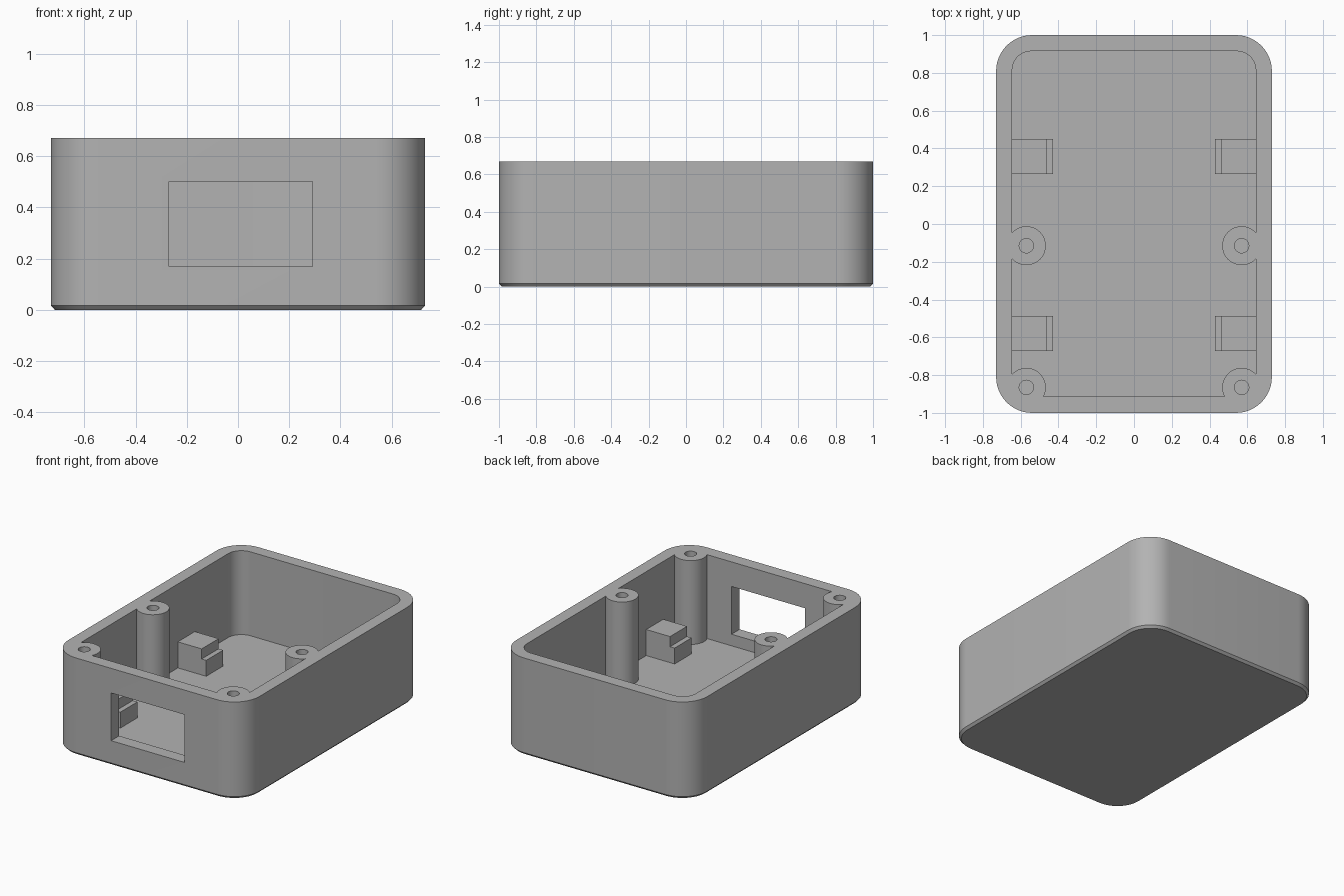
import bpy, bmesh
from math import cos, sin, pi, radians

default = bpy.data.objects.get("Cube")
if default:
    bpy.data.objects.remove(default, do_unlink=True)

HEIGHT, FLOOR, OVER = 0.67, 0.09, 0.8
INNER_X = 0.645

grey = bpy.data.materials.new("plain_grey")
grey.use_nodes = True
grey.diffuse_color = (0.45, 0.45, 0.45, 1)
grey.node_tree.nodes["Principled BSDF"].inputs["Base Color"].default_value = (0.45, 0.45, 0.45, 1)


def outline(x0, x1, y0, y1, r, steps=12):
    """Rectangle with rounded corners, counter-clockwise."""
    if r == 0:
        return [(x1, y1), (x0, y1), (x0, y0), (x1, y0)]
    centres = [(x1 - r, y1 - r), (x0 + r, y1 - r), (x0 + r, y0 + r), (x1 - r, y0 + r)]
    return [(cx + r * cos((q + i / steps) * pi / 2), cy + r * sin((q + i / steps) * pi / 2))
            for q, (cx, cy) in enumerate(centres) for i in range(steps + 1)]


def circle(cx, cy, r, n=48):
    return [(cx + r * cos(2 * pi * i / n), cy + r * sin(2 * pi * i / n)) for i in range(n)]


def loft(name, *levels):
    """Closed solid through a stack of (outline, z) levels."""
    bm = bmesh.new()
    rings = [[bm.verts.new((x, y, z)) for x, y in pts] for pts, z in levels]
    n = len(rings[0])
    bm.faces.new(rings[0][::-1])
    bm.faces.new(rings[-1])
    for low, high in zip(rings, rings[1:]):
        for i in range(n):
            j = (i + 1) % n
            bm.faces.new((low[i], low[j], high[j], high[i]))
    mesh = bpy.data.meshes.new(name)
    bm.to_mesh(mesh)
    bm.free()
    mesh.materials.append(grey)
    obj = bpy.data.objects.new(name, mesh)
    bpy.context.collection.objects.link(obj)
    return obj


def cut(target, tool):
    """Subtract the tool and discard it."""
    tool.hide_render = True
    mod = target.modifiers.new("cut", 'BOOLEAN')
    mod.operation, mod.solver, mod.object = 'DIFFERENCE', 'EXACT', tool
    bpy.context.view_layer.objects.active = target
    bpy.ops.object.modifier_apply(modifier=mod.name)
    bpy.data.objects.remove(tool, do_unlink=True)


# Outer case with a small chamfer at the bottom
case = loft("open_case",
            (outline(-0.715, 0.715, -0.985, 0.985, 0.175), 0),
            (outline(-0.73, 0.73, -1, 1, 0.19), 0.016),
            (outline(-0.73, 0.73, -1, 1, 0.19), HEIGHT))

# Cavity, keeping material for the screw posts and board rests
cavity = loft("cavity",
              (outline(-INNER_X, INNER_X, -0.912, 0.915, 0.1), FLOOR),
              (outline(-INNER_X, INNER_X, -0.912, 0.915, 0.1), OVER))
posts = [(side * 0.57, y) for side in (-1, 1) for y in (-0.115, -0.865)]
for x, y in posts:
    ring = circle(x, y, 0.103)
    cut(cavity, loft("screw_post", (ring, 0), (ring, OVER + 0.1)))

# Stepped board rests: a tall block by the wall and a low ledge
for side in (-1, 1):
    for y in (-0.58, 0.357):
        for reach, top in ((0.463, 0.27), (0.428, 0.2)):
            x0, x1 = sorted((side * reach, side * 0.7))
            base = outline(x0, x1, y - 0.093, y + 0.093, 0)
            cut(cavity, loft("board_rest", (base, 0), (base, top)))
cut(case, cavity)

# Connector opening in the front wall
opening = outline(-0.27, 0.29, -1.1, -0.85, 0)
cut(case, loft("front_opening", (opening, 0.17), (opening, 0.5)))

# Screw holes down the posts
for x, y in posts:
    ring = circle(x, y, 0.038, 32)
    cut(case, loft("screw_hole", (ring, 0.2), (ring, OVER)))

bpy.ops.object.select_all(action='DESELECT')
case.select_set(True)
bpy.context.view_layer.objects.active = case
bpy.ops.object.shade_smooth_by_angle(angle=radians(25))
